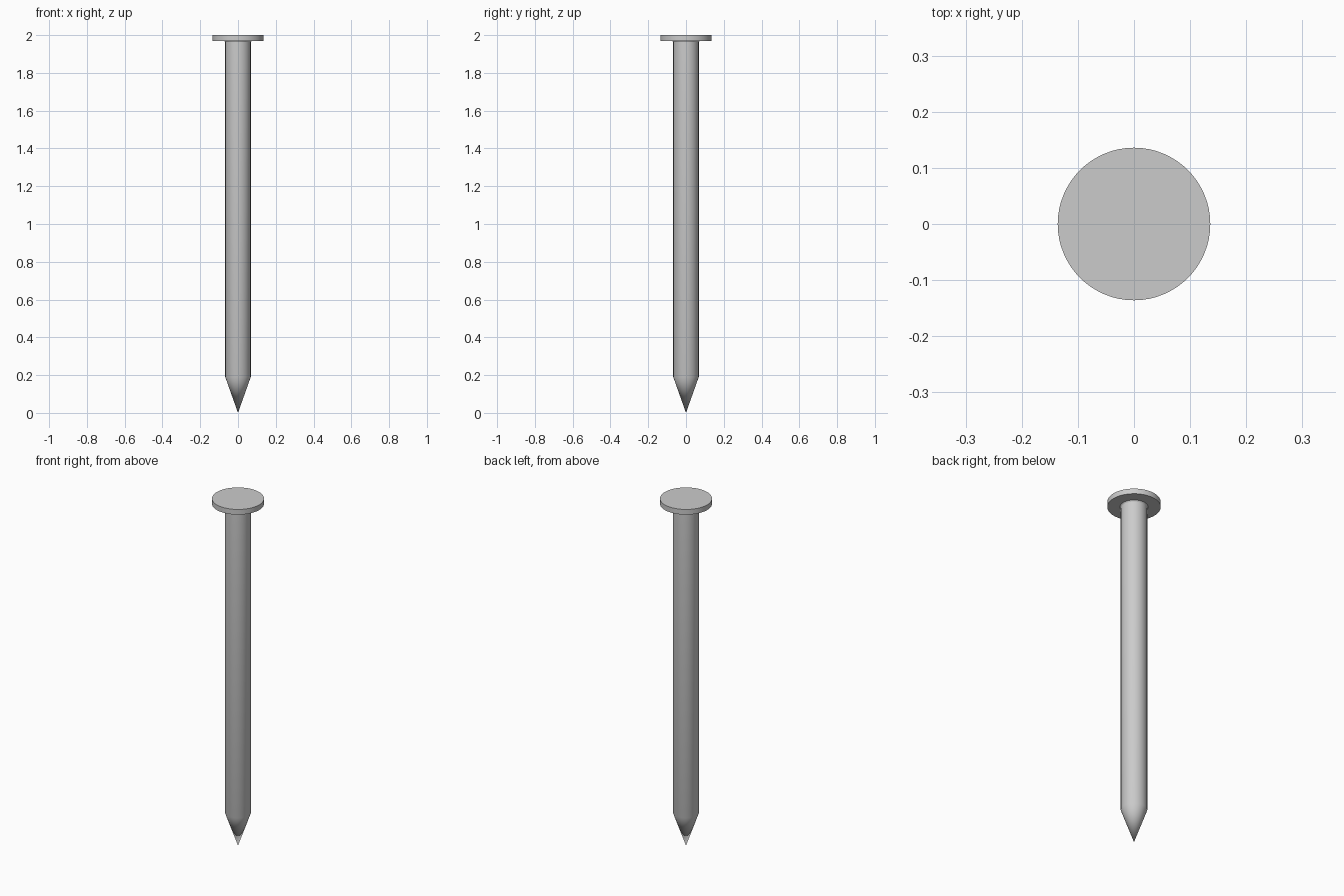
import bpy, bmesh, math

if "Cube" in bpy.data.objects:
    bpy.data.objects.remove(bpy.data.objects["Cube"])

SIDES = 64

# Nail profile (radius, height): pointed tip, shank, small neck flare, flat head
profile = [(0.0675, 0.19), (0.0675, 1.963), (0.072, 1.97),
           (0.136, 1.97), (0.136, 2.0)]

bm = bmesh.new()
tip = bm.verts.new((0, 0, 0))
rings = []
for r, z in profile:
    rings.append([bm.verts.new((r * math.cos(2 * math.pi * i / SIDES),
                                r * math.sin(2 * math.pi * i / SIDES), z))
                  for i in range(SIDES)])

# Conical point
for i in range(SIDES):
    bm.faces.new((tip, rings[0][(i + 1) % SIDES], rings[0][i]))

# Shank and head sides
for low, high in zip(rings, rings[1:]):
    for i in range(SIDES):
        j = (i + 1) % SIDES
        bm.faces.new((low[i], low[j], high[j], high[i]))

# Flat top of the head
bm.faces.new(rings[-1])
bmesh.ops.recalc_face_normals(bm, faces=bm.faces[:])

mesh = bpy.data.meshes.new("nail")
bm.to_mesh(mesh)
bm.free()
nail = bpy.data.objects.new("nail", mesh)
bpy.context.collection.objects.link(nail)

# Smooth round surfaces, sharp head edges
bpy.context.view_layer.objects.active = nail
nail.select_set(True)
bpy.ops.object.shade_smooth_by_angle(angle=math.radians(30))
